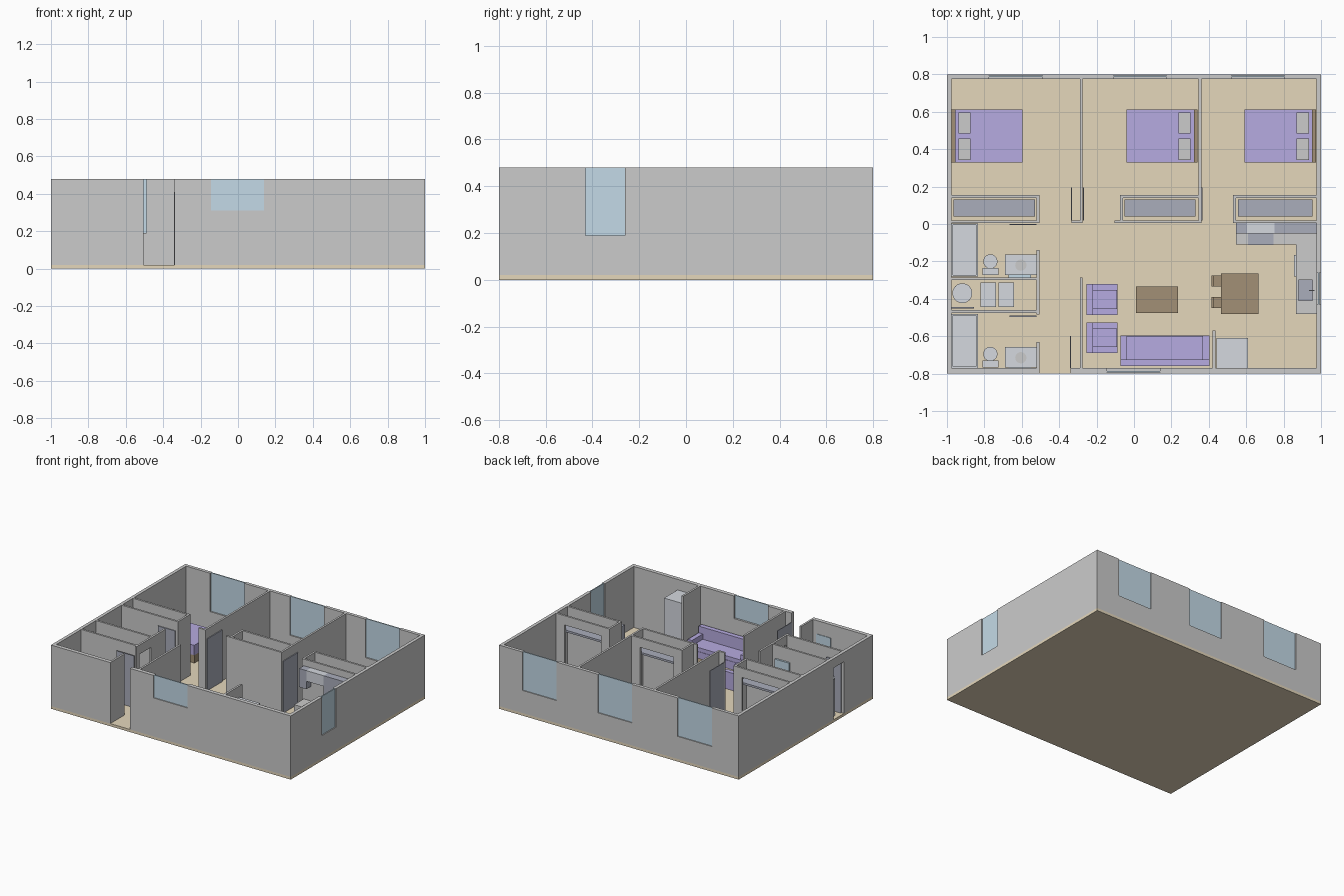
import bpy, bmesh
from math import pi
from mathutils import Matrix, Vector

if "Cube" in bpy.data.objects:
    bpy.data.objects.remove(bpy.data.objects["Cube"])

def material(name, rgb):
    m = bpy.data.materials.new(name)
    m.diffuse_color = (*rgb, 1)
    m.use_nodes = True
    m.node_tree.nodes["Principled BSDF"].inputs["Base Color"].default_value = m.diffuse_color
    return m

TAN = material("floor_tan", (0.78, 0.68, 0.50))
PURPLE = material("fabric_purple", (0.47, 0.41, 0.75))
WOOD = material("dark_wood", (0.36, 0.28, 0.18))
GLASS = material("glass_blue", (0.55, 0.70, 0.80))
SLATE = material("slate", (0.40, 0.42, 0.50))
STEEL = material("pale_steel", (0.66, 0.69, 0.74))
FL, TOP = 0.02, 0.48          # floor level, wall top
DOOR = 0.41

def finish(name, bm, mat, loc=(0, 0, 0), rot=0):
    me = bpy.data.meshes.new(name)
    bm.to_mesh(me)
    bm.free()
    ob = bpy.data.objects.new(name, me)
    ob.location, ob.rotation_euler.z = loc, rot
    if mat:
        me.materials.append(mat)
    bpy.context.collection.objects.link(ob)
    return ob

def add_box(bm, b):
    x0, x1, y0, y1, z0, z1 = b
    m = Matrix.Translation(((x0 + x1) / 2, (y0 + y1) / 2, (z0 + z1) / 2))
    m = m @ Matrix.Diagonal((abs(x1 - x0), abs(y1 - y0), z1 - z0, 1))
    return bmesh.ops.create_cube(bm, size=1, matrix=m)["verts"]

def boxes(name, parts, mat=None, loc=(0, 0, 0), rot=0):
    bm = bmesh.new()
    for b in parts:
        add_box(bm, b)
    return finish(name, bm, mat, loc, rot)

def box(name, x0, x1, y0, y1, z0, z1, mat=None):
    return boxes(name, [(x0, x1, y0, y1, z0, z1)], mat)

def tray(name, b, margin, depth, mat=None):
    """Box with a sunken top."""
    bm = bmesh.new()
    add_box(bm, b)
    bm.faces.ensure_lookup_table()
    top = max(bm.faces, key=lambda f: f.calc_center_median().z)
    bmesh.ops.inset_region(bm, faces=[top], thickness=margin)
    r = bmesh.ops.extrude_discrete_faces(bm, faces=[top])
    bmesh.ops.translate(bm, verts=r["faces"][0].verts, vec=(0, 0, -depth))
    return finish(name, bm, mat)

def cylinder(name, x, y, z0, z1, r0, r1, mat=None, sy=1):
    bm = bmesh.new()
    bmesh.ops.create_cone(bm, cap_ends=True, segments=32, radius1=r0, radius2=r1, depth=z1 - z0)
    bmesh.ops.scale(bm, vec=(1, sy, 1), verts=bm.verts)
    ob = finish(name, bm, mat, (x, y, (z0 + z1) / 2))
    for p in ob.data.polygons:
        p.use_smooth = len(p.vertices) == 4
    return ob

def cut(ob, parts):
    c = boxes(ob.name + "_cutter", parts)
    c.hide_render = True
    c.hide_set(True)
    m = ob.modifiers.new("openings", "BOOLEAN")
    m.object, m.operation, m.solver = c, "DIFFERENCE", "EXACT"

# Floor and outer shell with window and door openings
box("floor", -1, 1, -0.8, 0.8, 0, FL, TAN)
shell = box("outer_walls", -1, 1, -0.8, 0.8, FL, TOP)
cut(shell, [(-0.975, 0.975, -0.77, 0.775, -0.1, 0.6)])
back_windows = [(-0.775, -0.49), (-0.11, 0.175), (0.52, 0.805)]
cut(shell, [(a, b, 0.76, 0.82, 0.19, 0.6) for a, b in back_windows] + [
    (-0.145, 0.14, -0.82, -0.75, 0.31, 0.6),
    (-0.505, -0.34, -0.82, -0.75, -0.1, 0.6),
    (0.96, 1.02, -0.43, -0.26, 0.19, 0.6),
    (-1.02, -0.96, -0.455, -0.33, -0.1, DOOR)])
for i, (a, b) in enumerate(back_windows):
    box(f"back_window_{i}", a, b, 0.785, 0.793, 0.19, TOP, GLASS)
box("front_window", -0.145, 0.14, -0.793, -0.785, 0.31, TOP, GLASS)
box("side_window", 0.985, 0.993, -0.43, -0.26, 0.19, TOP, GLASS)

# Inner partitions
for name, x0, x1, y0, y1 in [
        ("bedroom_wall_left", -0.29, -0.275, 0.02, 0.775), ("bedroom_wall_right", 0.345, 0.36, 0.02, 0.775),
        ("door_stub", -0.335, -0.275, 0.005, 0.02),
        ("hall_wall_left", -0.975, -0.505, 0.005, 0.02), ("hall_wall_middle", -0.105, 0.36, 0.005, 0.02),
        ("hall_wall_right", 0.53, 0.975, 0.005, 0.02),
        ("closet_side_left", -0.52, -0.505, 0.02, 0.14), ("closet_side_middle", -0.075, -0.06, 0.02, 0.14),
        ("closet_side_right", 0.53, 0.545, 0.02, 0.14),
        ("bath_wall_upper", -0.975, -0.52, -0.30, -0.285), ("bath_wall_lower", -0.975, -0.52, -0.475, -0.46),
        ("bath_side_upper", -0.52, -0.505, -0.285, -0.14), ("bath_side_lower", -0.52, -0.505, -0.77, -0.63),
        ("entry_wall", -0.29, -0.275, -0.77, -0.285), ("fridge_wall", 0.42, 0.435, -0.77, -0.57)]:
    box(name, x0, x1, y0, y1, FL, TOP)
laundry = box("laundry_front_wall", -0.52, -0.505, -0.485, -0.285, FL, TOP)
cut(laundry, [(-0.55, -0.48, -0.45, -0.315, -0.1, DOOR)])

# Closet fronts with an opening, and the shelf inside
for i, (x0, x1, s0, s1) in enumerate([(-0.975, -0.505, -0.965, -0.53), (-0.075, 0.345, -0.05, 0.33),
                                      (0.53, 0.975, 0.555, 0.955)]):
    w = box(f"closet_front_{i}", x0, x1, 0.14, 0.155, FL, TOP)
    cut(w, [(x0 + 0.07, x1 - 0.07, 0.1, 0.2, -0.1, DOOR)])
    box(f"closet_shelf_{i}", s0, s1, 0.04, 0.13, 0.345, 0.36, SLATE)

# Open door leaves
for i, (x0, x1, y0, y1) in enumerate([
        (-0.337, -0.331, 0.02, 0.195), (-0.273, -0.267, 0.02, 0.195), (0.36, 0.366, 0.02, 0.195),
        (-0.343, -0.337, -0.77, -0.60), (-0.665, -0.52, -0.005, 0.001), (-0.665, -0.52, -0.497, -0.490),
        (-0.98, -0.855, -0.452, -0.445)]):
    box(f"door_leaf_{i}", x0, x1, y0, y1, FL, DOOR, SLATE)

# Beds: s is the side the headboard stands on
for i, (head, s) in enumerate([(-0.975, -1), (0.34, 1), (0.972, 1)]):
    at = (head, 0.47, 0)
    boxes(f"headboard_{i}", [(-s * 0.02, 0, -0.142, 0.142, FL, 0.22)], WOOD, at)
    boxes(f"bed_base_{i}", [(-s * 0.02, -s * 0.38, -0.14, 0.14, FL, 0.08)], WOOD, at)
    boxes(f"mattress_{i}", [(-s * 0.02, -s * 0.38, -0.142, 0.142, 0.08, 0.155)], PURPLE, at)
    boxes(f"pillows_{i}", [(-s * 0.037, -s * 0.102, y - 0.057, y + 0.057, 0.155, 0.18)
                           for y in (-0.07, 0.07)], None, at)

# Bathrooms: n is the inner face of the wall behind toilet and vanity
for i, (n, tub_top) in enumerate([(-0.275, 0.003), (-0.77, -0.482)]):
    tray(f"bathtub_{i}", (-0.975, -0.835, n - 0.005 if i == 0 else n, tub_top, FL, 0.13), 0.012, 0.08, STEEL)
    box(f"toilet_tank_{i}", -0.81, -0.725, n + 0.003, n + 0.04, FL, 0.17, STEEL)
    cylinder(f"toilet_bowl_{i}", -0.768, n + 0.075, FL, 0.10, 0.025, 0.038, STEEL)
    box(f"vanity_{i}", -0.69, -0.52, n + 0.003, n + 0.113, FL, 0.16, STEEL)
    cylinder(f"basin_{i}", -0.605, n + 0.055, 0.155, 0.165, 0.02, 0.03)
    box(f"mirror_{i}", -0.67, -0.55, n - 0.01 if i == 0 else n, n + 0.004, 0.24, 0.38, GLASS)

# Laundry
cylinder("water_heater", -0.918, -0.37, FL, 0.30, 0.053, 0.053, STEEL)
for name, x in (("washer", -0.82), ("dryer", -0.725)):
    box(name, x, x + 0.083, -0.445, -0.312, FL, 0.18, STEEL)

# Sofa and armchairs, back on local -y
def seat(name, x, y, w, d, rot):
    h, a = w / 2, 0.035
    y0, y1 = -d / 2, d / 2
    boxes(name, [(-h, h, y0, y0 + a, FL, 0.20), (-h, -h + a, y0 + a, y1, FL, 0.15),
                 (h - a, h, y0 + a, y1, FL, 0.15), (-h + a, h - a, y0 + a, y1, FL, 0.08)],
          PURPLE, (x, y, 0), rot)
    boxes(name + "_cushion", [(-h + a, h - a, y0 + a, y1 - 0.003, 0.08, 0.11)], PURPLE, (x, y, 0), rot)

seat("sofa", 0.165, -0.678, 0.475, 0.165, 0)
seat("armchair_upper", -0.172, -0.403, 0.165, 0.165, -pi / 2)
seat("armchair_lower", -0.172, -0.608, 0.165, 0.165, -pi / 2)

# Tables and dining chairs
def legs(x0, x1, y0, y1, z, t):
    return [(x, x + t, y, y + t, FL, z) for x in (x0, x1 - t) for y in (y0, y1 - t)]

def table(name, x0, x1, y0, y1, z):
    boxes(name, [(x0, x1, y0, y1, z - 0.015, z)] + legs(x0, x1, y0, y1, z - 0.015, 0.015), WOOD)

table("coffee_table", 0.01, 0.235, -0.475, -0.335, 0.10)
table("dining_table", 0.465, 0.665, -0.48, -0.265, 0.17)
for i, y in enumerate((-0.335, -0.45)):
    boxes(f"dining_chair_{i}", [(0.415, 0.48, y, y + 0.06, 0.10, 0.112), (0.415, 0.425, y, y + 0.06, 0.112, 0.20)]
          + legs(0.415, 0.48, y, y + 0.06, 0.10, 0.01), WOOD)

# Kitchen
box("fridge", 0.44, 0.61, -0.77, -0.61, FL, 0.40, STEEL)
box("counter_back", 0.545, 0.865, -0.11, 0.005, FL, 0.18)
counter = box("counter_side", 0.865, 0.975, -0.48, 0.005, FL, 0.18)
cut(counter, [(0.88, 0.955, -0.41, -0.30, 0.14, 0.3)])
box("sink_bottom", 0.88, 0.955, -0.41, -0.30, 0.138, 0.142, SLATE)
boxes("faucet", [(0.96, 0.966, -0.358, -0.352, 0.18, 0.22), (0.935, 0.966, -0.358, -0.352, 0.22, 0.226)], STEEL)
box("dishwasher_front", 0.855, 0.865, -0.28, -0.165, FL, 0.17, STEEL)
box("stove_top", 0.61, 0.745, -0.112, -0.05, 0.175, 0.185, SLATE)
box("upper_cabinet_left", 0.545, 0.605, -0.05, 0.005, 0.29, 0.43, SLATE)
box("upper_cabinet_right", 0.75, 0.975, -0.05, 0.005, 0.29, 0.43, SLATE)
box("stove_hood", 0.605, 0.75, -0.05, 0.005, 0.35, 0.43, STEEL)
